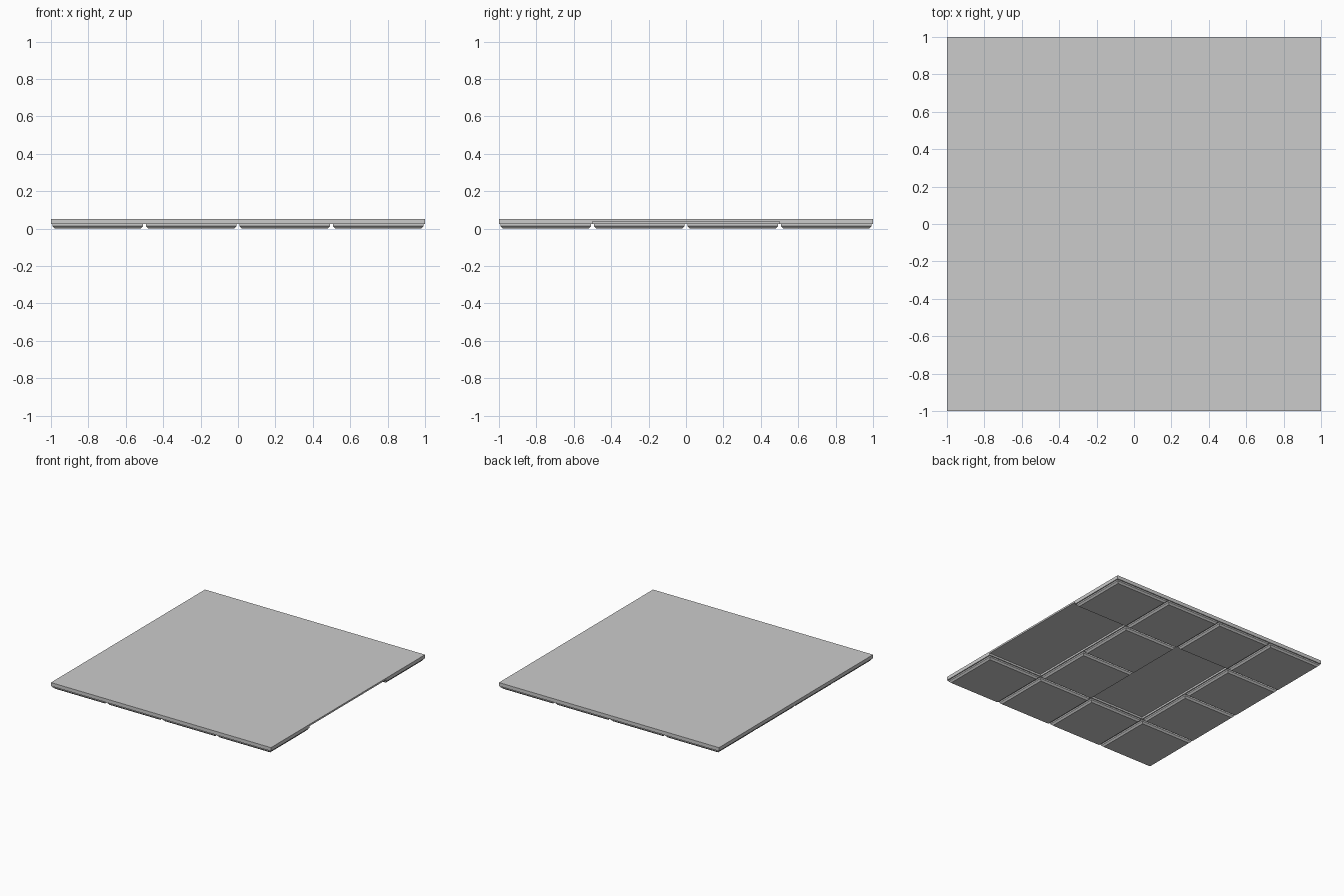
import bpy
import bmesh

if "Cube" in bpy.data.objects:
    bpy.data.objects.remove(bpy.data.objects["Cube"], do_unlink=True)

SLAB_BOTTOM, POCKET_TOP, SLAB_TOP = 0.024, 0.039, 0.053
CELL = 0.5

grey = bpy.data.materials.new("light_grey")
grey.use_nodes = True
colour = (0.6, 0.6, 0.6, 1)
grey.diffuse_color = colour
grey.node_tree.nodes["Principled BSDF"].inputs["Base Color"].default_value = colour


def make_object(name, bm):
    bmesh.ops.recalc_face_normals(bm, faces=bm.faces)
    mesh = bpy.data.meshes.new(name)
    bm.to_mesh(mesh)
    bm.free()
    mesh.materials.append(grey)
    obj = bpy.data.objects.new(name, mesh)
    bpy.context.collection.objects.link(obj)
    return obj


def box(name, x0, x1, y0, y1, z0, z1):
    bm = bmesh.new()
    bmesh.ops.create_cube(bm, size=1)
    for v in bm.verts:
        v.co.x = x1 if v.co.x > 0 else x0
        v.co.y = y1 if v.co.y > 0 else y0
        v.co.z = z1 if v.co.z > 0 else z0
    return make_object(name, bm)


def foot(name, cx, cy):
    # Square foot: chamfered lower edge below a straight neck
    bm = bmesh.new()
    rings = []
    for half, z in ((0.228, 0), (0.241, 0.013), (0.241, SLAB_BOTTOM)):
        rings.append([bm.verts.new((cx + sx * half, cy + sy * half, z))
                      for sx, sy in ((-1, -1), (1, -1), (1, 1), (-1, 1))])
    for low, high in zip(rings, rings[1:]):
        for i in range(4):
            j = (i + 1) % 4
            bm.faces.new((low[i], low[j], high[j], high[i]))
    bm.faces.new(rings[0])
    bm.faces.new(rings[-1])
    return make_object(name, bm)


# Slab with two shallow pockets underneath, one open at the side edge
slab = box("slab", -1, 1, -1, 1, SLAB_BOTTOM, SLAB_TOP)
for x0, x1 in ((0.5, 1.1), (-0.5, 0)):
    cutter = box("pocket_cutter", x0, x1, -CELL, CELL, -0.1, POCKET_TOP)
    cutter.hide_render = True
    mod = slab.modifiers.new("pocket", "BOOLEAN")
    mod.operation = "DIFFERENCE"
    mod.solver = "EXACT"
    mod.object = cutter
    bpy.context.view_layer.objects.active = slab
    bpy.ops.object.modifier_apply(modifier=mod.name)
    bpy.data.objects.remove(cutter, do_unlink=True)

# Grid of feet, left out where the pockets are
for column in range(4):
    for row in range(4):
        if column in (1, 3) and row in (1, 2):
            continue
        foot(f"foot_{column}_{row}", (column - 1.5) * CELL, (row - 1.5) * CELL)
